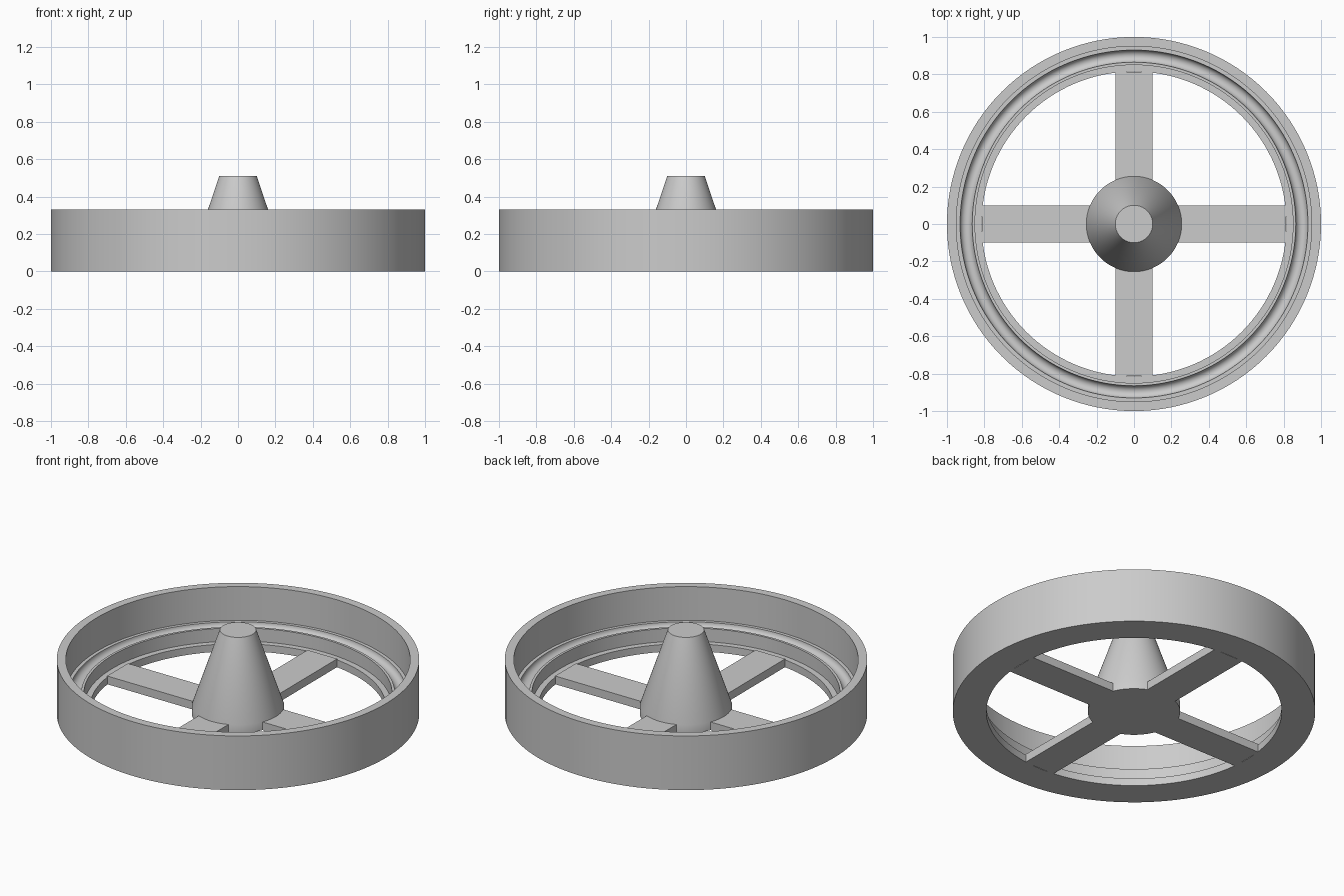
import bpy, math

cube = bpy.data.objects.get("Cube")
if cube:
    bpy.data.objects.remove(cube, do_unlink=True)

grey = bpy.data.materials.new("plain grey")
grey.use_nodes = True
colour = (0.6, 0.6, 0.6, 1)
grey.diffuse_color = colour
grey.node_tree.nodes["Principled BSDF"].inputs["Base Color"].default_value = colour

SEGMENTS = 128
FLOOR = 0.045    # floor ring inside the rim
SPOKE_TOP = 0.05
LEDGE = 0.125    # ledge that carries the round groove


def make_object(name, verts, faces):
    mesh = bpy.data.meshes.new(name)
    mesh.from_pydata(verts, [], faces)
    mesh.materials.append(grey)
    obj = bpy.data.objects.new(name, mesh)
    bpy.context.collection.objects.link(obj)
    return obj


def lathe(name, profile, closed):
    """Turn an (r, z) profile, listed counter-clockwise, around z."""
    n = len(profile)
    verts = []
    for i in range(SEGMENTS):
        a = math.tau * i / SEGMENTS
        verts += [(r * math.cos(a), r * math.sin(a), z) for r, z in profile]
    faces = []
    for i in range(SEGMENTS):
        a, b = i * n, (i + 1) % SEGMENTS * n
        for j in range(n if closed else n - 1):
            k = (j + 1) % n
            faces.append((a + j, b + j, b + k, a + k))
    if not closed:  # flat end caps
        faces.append([i * n for i in reversed(range(SEGMENTS))])
        faces.append([i * n + n - 1 for i in range(SEGMENTS)])
    obj = make_object(name, verts, faces)
    bpy.ops.object.select_all(action="DESELECT")
    obj.select_set(True)
    bpy.context.view_layer.objects.active = obj
    bpy.ops.object.shade_smooth_by_angle(angle=math.radians(30))
    return obj


# Rim: outer wall, inner wall, grooved ledge and floor ring
groove_mid, groove_radius = 0.8975, 0.0325
groove = [(groove_mid + groove_radius * math.cos(math.pi * i / 12),
           LEDGE - groove_radius * math.sin(math.pi * i / 12)) for i in range(13)]
rim = [(0.815, 0), (1, 0), (1, 0.33), (0.95, 0.33), (0.95, LEDGE)]
rim += groove + [(0.85, LEDGE), (0.85, FLOOR), (0.815, FLOOR)]
lathe("rim", rim, True)

# Hub: short disc with a tapered post
lathe("hub", [(0.255, 0), (0.255, SPOKE_TOP), (0.1, 0.51)], False)

# Four spokes from hub to floor ring
for i, name in enumerate(("left", "back", "right", "front")):
    verts = [(x, y, z) for x in (0.2, 0.812) for y in (-0.1, 0.1) for z in (0, SPOKE_TOP)]
    faces = [(0, 1, 3, 2), (4, 6, 7, 5), (0, 4, 5, 1), (2, 3, 7, 6), (0, 2, 6, 4), (1, 5, 7, 3)]
    spoke = make_object(name + "_spoke", verts, faces)
    spoke.rotation_euler.z = math.pi / 2 * i
